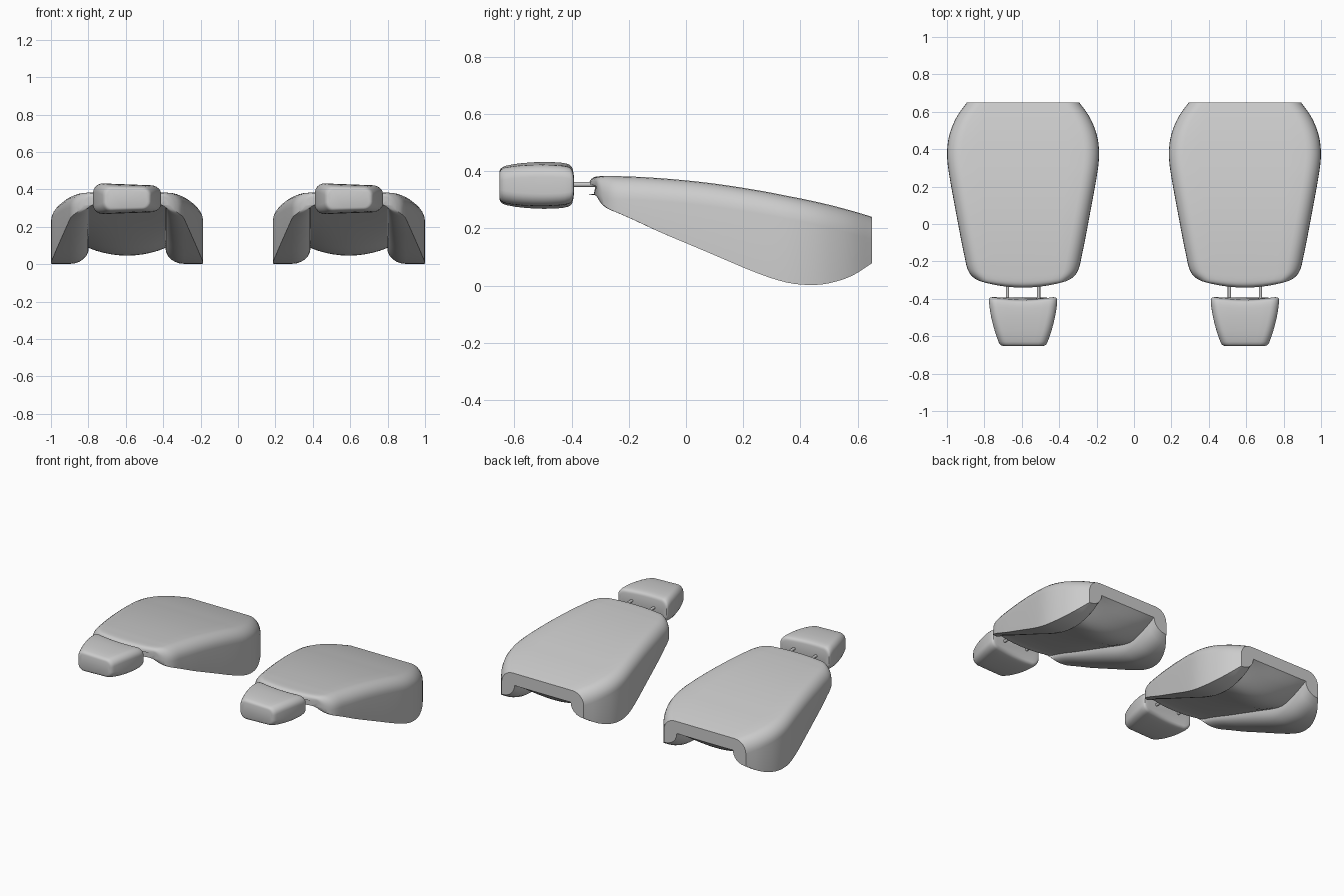
import bpy, bmesh, math
from mathutils import Vector

default = bpy.data.objects.get("Cube")
if default:
    bpy.data.objects.remove(default)

SPACING = 0.593


def make_object(name, bm, x):
    bmesh.ops.recalc_face_normals(bm, faces=bm.faces)
    mesh = bpy.data.meshes.new(name)
    bm.to_mesh(mesh)
    bm.free()
    obj = bpy.data.objects.new(name, mesh)
    bpy.context.collection.objects.link(obj)
    obj.location.x = x
    bpy.ops.object.select_all(action="DESELECT")
    obj.select_set(True)
    bpy.context.view_layer.objects.active = obj
    bpy.ops.object.shade_smooth_by_angle(angle=math.radians(35))
    return obj


def loft(rings):
    """Skin a list of equal closed rings and cap both ends."""
    bm = bmesh.new()
    rows = [[bm.verts.new(p) for p in ring] for ring in rings]
    n = len(rows[0])
    for a, b in zip(rows, rows[1:]):
        for i in range(n):
            j = (i + 1) % n
            bm.faces.new((a[i], a[j], b[j], b[i]))
    for row in (rows[0], rows[-1]):
        bm.faces.new(row)
    return bm


def refine(keys, steps):
    """Insert smooth in-between stations using a cubic through the keys."""
    out = []
    for i in range(len(keys) - 1):
        p0, p1, p2, p3 = (Vector(keys[max(0, min(len(keys) - 1, i + k))])
                          for k in (-1, 0, 1, 2))
        h = p2[0] - p1[0]
        m1 = (p2 - p0) / (p2[0] - p0[0]) * h
        m2 = (p3 - p1) / (p3[0] - p1[0]) * h
        for s in range(steps):
            t = s / steps
            out.append(p1 * (2*t**3 - 3*t**2 + 1) + m1 * (t**3 - 2*t**2 + t)
                       + p2 * (3*t**2 - 2*t**3) + m2 * (t**3 - t**2))
    return out + [Vector(keys[-1])]


def arc(cx, cz, rx, rz, start, end, steps=6):
    angles = [math.radians(start + (end - start) * i / steps) for i in range(steps + 1)]
    return [(cx + rx * math.cos(a), cz + rz * math.sin(a)) for a in angles]


# Shell stations: y, half width, top, side bottom, ceiling, belly depth
SHELL = [
    (-.34, .215, .354, .318, .319, 0),
    (-.335, .232, .367, .312, .318, 0),
    (-.322, .257, .378, .286, .316, 0),
    (-.3, .281, .382, .268, .313, 0),
    (-.26, .299, .382, .253, .303, 0),
    (-.2, .311, .381, .23, .285, 0),
    (-.05, .338, .372, .169, .235, .005),
    (.1, .366, .356, .106, .185, .015),
    (.25, .393, .333, .043, .135, .03),
    (.35, .406, .314, .011, .102, .04),
    (.43, .403, .298, .002, .086, .04),
    (.5, .387, .282, .008, .098, .038),
    (.58, .351, .261, .034, .128, .024),
    (.65, .3, .24, .078, .16, 0),
]


def shell_ring(station):
    y, w, top, low, ceiling, belly = station
    ceiling = max(ceiling, low)
    inner = min(.205, w * .78)
    r = min(.08, (top - low) * .75)
    fillet = min(.085, ceiling - low)
    reach = min(.1, (w - inner) * .92)
    # Right half: top corner, then leg underside curling up into the channel
    half = arc(w - r, top - r, r, r, 90, 0)
    half.append((w, low))
    half += arc(inner + reach, low + fillet, reach, fillet, 270, 180)
    half.append((inner, ceiling + .001))
    # Underside of the channel with its shallow belly
    under = []
    for i in range(1, 10):
        u = 1 - i / 5
        under.append((inner * u, ceiling - belly * (1 - u * u)))
    across = [((w - r) * (i / 4 - 1), top) for i in range(1, 8)]
    profile = half + under + [(-x, z) for x, z in reversed(half)] + across
    # The front edge bows forward in the middle
    fade = max(0, min(1, (-.08 - y) / .22))
    return [(x, y + .03 * fade * (x / w) ** 2, z) for x, z in profile]


# Pad stations: y, half width, half height
PAD = [
    (-.652, .108, .046),
    (-.647, .121, .057),
    (-.628, .132, .066),
    (-.57, .152, .074),
    (-.5, .17, .077),
    (-.44, .18, .075),
    (-.405, .182, .07),
    (-.392, .176, .062),
    (-.387, .16, .05),
]


def pad_ring(station):
    y, w, h = station
    r = min(.045, h * .7)
    profile = []
    for sx, sz, start in ((1, 1, 90), (1, -1, 0), (-1, -1, -90), (-1, 1, -180)):
        profile += arc(sx * (w - r), sz * (h - r), r, r, start, start - 90)
        if sx == sz:
            continue
        # Extra points let the long edges follow the bowed rear face
        profile += [(sx * (w - r) * (1 - i / 3), sz * h) for i in range(1, 6)]
    dip = .02 * max(0, min(1, (y + .5) / .1))
    return [(x, y - dip * (1 - (x / .18) ** 2), .35 + z * (1 - .5 * x))
            for x, z in profile]


def rod(x):
    return [[(x + px, y, .353 + pz) for px, pz in arc(0, 0, .009, .009, 0, 330, 11)]
            for y in (-.43, -.3)]


for side, x in (("left", SPACING), ("right", -SPACING)):
    make_object(side + "_shell", loft([shell_ring(s) for s in refine(SHELL, 3)]), x)
    make_object(side + "_front_pad", loft([pad_ring(s) for s in refine(PAD, 2)]), x)
    for end, offset in (("outer", .083), ("inner", -.083)):
        sign = 1 if x > 0 else -1
        make_object(f"{side}_{end}_rod", loft(rod(offset * sign)), x)
